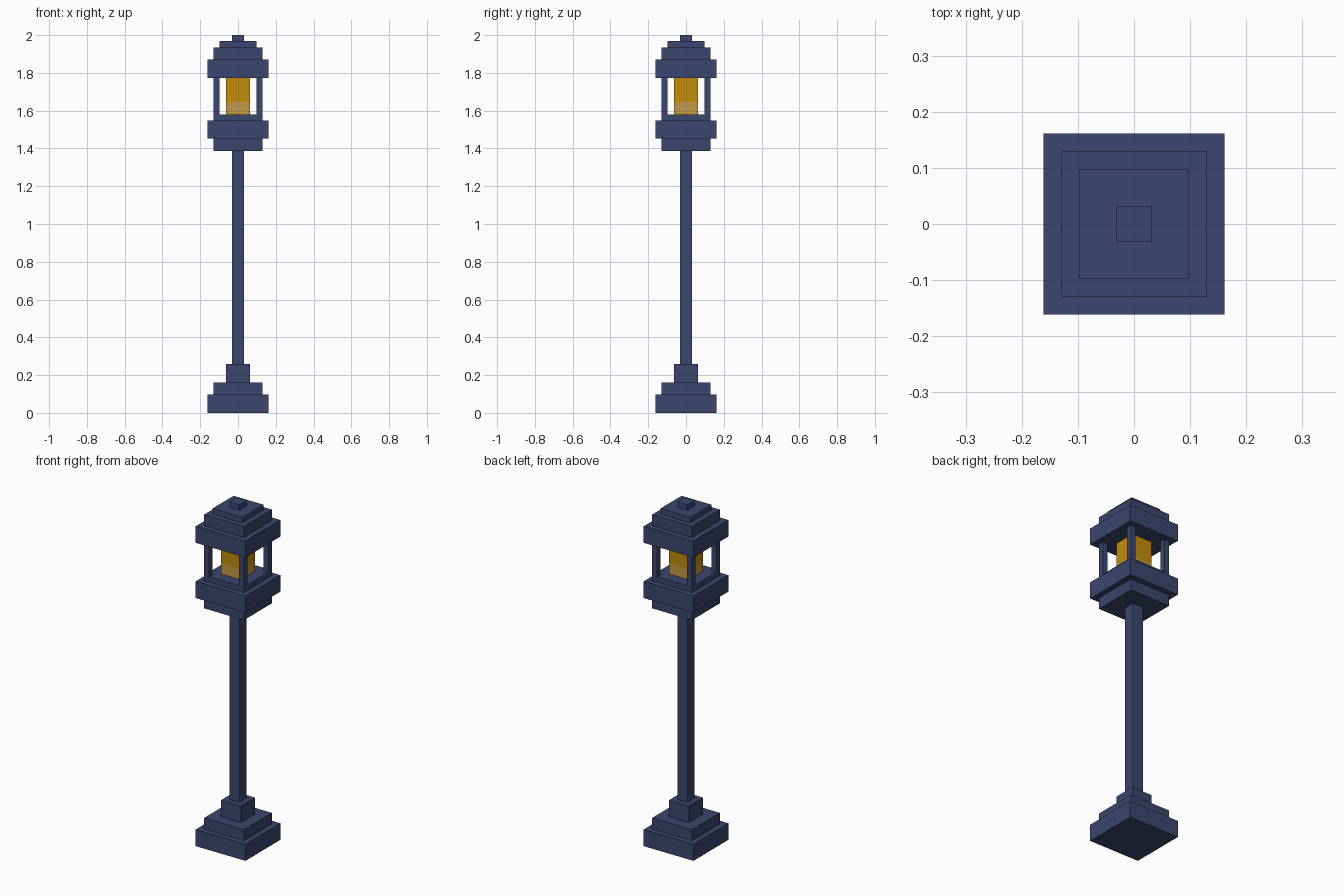
import bpy

# Clear the default cube
cube = bpy.data.objects.get("Cube")
if cube:
    bpy.data.objects.remove(cube, do_unlink=True)

U = 2 / 62  # block size: the lamp is 62 blocks tall


def linear(c):
    c /= 255
    return c / 12.92 if c <= 0.04045 else ((c + 0.055) / 1.055) ** 2.4


def material(name, r, g, b):
    colour = (linear(r), linear(g), linear(b), 1)
    mat = bpy.data.materials.new(name)
    mat.use_nodes = True
    mat.diffuse_color = colour
    bsdf = next(n for n in mat.node_tree.nodes if n.type == 'BSDF_PRINCIPLED')
    bsdf.inputs["Base Color"].default_value = colour
    return mat


navy = material("navy metal", 60, 70, 110)
amber = material("amber glow", 196, 140, 12)
tan = material("pale amber", 196, 152, 70)


def block(name, width, z0, z1, mat, x=0, y=0):
    """Square block, measured in block units."""
    bpy.ops.mesh.primitive_cube_add(size=1, location=(x * U, y * U, (z0 + z1) / 2 * U))
    obj = bpy.context.object
    obj.name = name
    obj.scale = (width * U, width * U, (z1 - z0) * U)
    bpy.ops.object.transform_apply(location=False, rotation=False, scale=True)
    obj.data.materials.append(mat)
    return obj


# Stepped base, pole, lantern floor and stepped roof
for name, width, z0, z1 in [
    ("base_plinth", 10, 0, 3),
    ("base_step", 8, 3, 5),
    ("pole_collar", 4, 5, 8),
    ("pole", 2, 8, 43),
    ("lantern_bracket", 8, 43, 45),
    ("lantern_tray", 10, 45, 48),
    ("lantern_floor", 8, 48, 49),
    ("roof_eave", 10, 55, 58),
    ("roof_step", 8, 58, 60),
    ("roof_cap", 6, 60, 61),
    ("roof_finial", 2, 61, 62),
]:
    block(name, width, z0, z1, navy)

# Corner posts
for side, sx in (("right", -1), ("left", 1)):
    for end, sy in (("front", -1), ("back", 1)):
        block(f"post_{end}_{side}", 1, 49, 55, navy, 3.5 * sx, 3.5 * sy)

# Glowing lamp with a paler lower band
block("lamp_lower", 4, 49, 51, tan)
block("lamp_upper", 4, 51, 55, amber)
